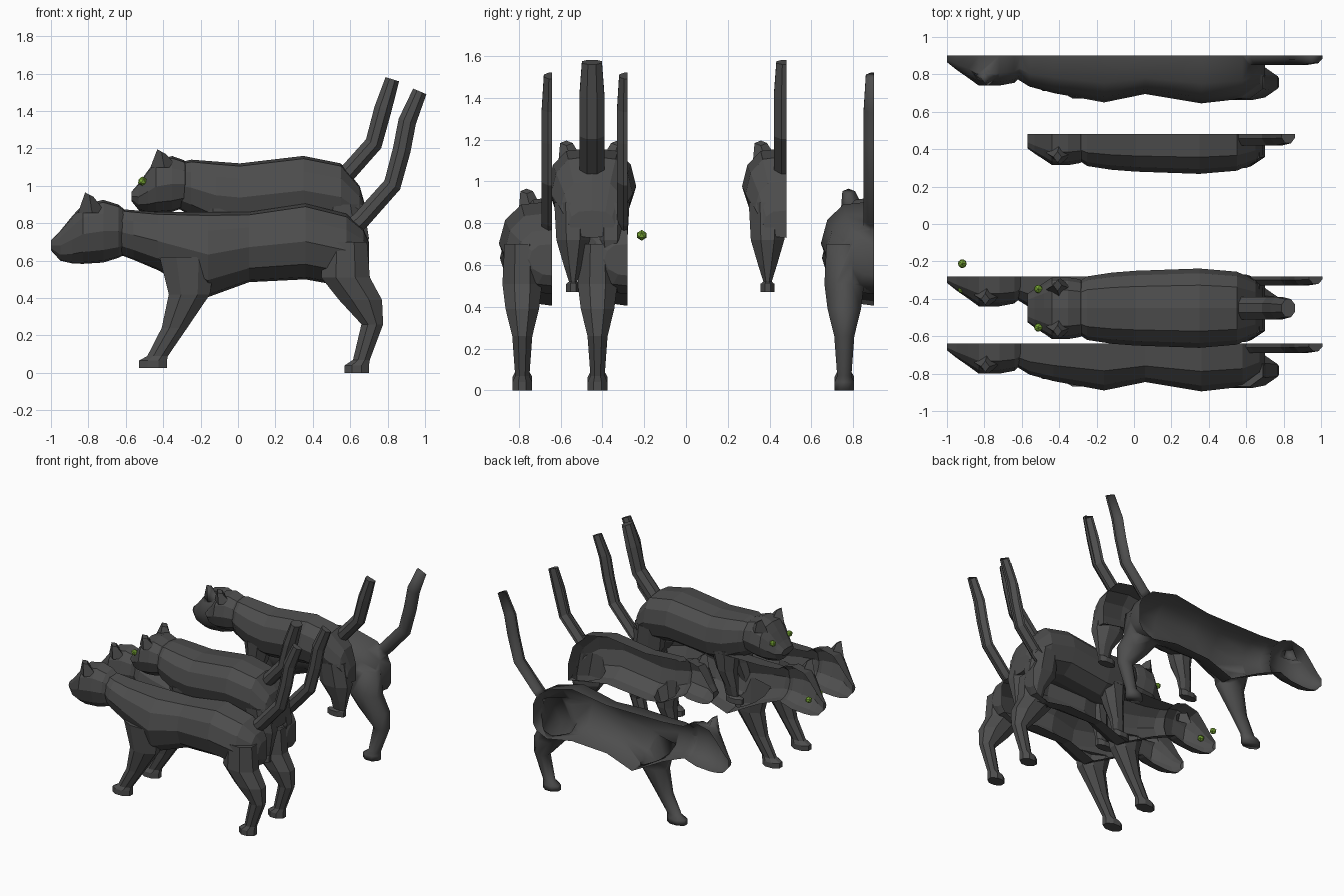
import bpy, bmesh
from mathutils import Matrix, Vector

if "Cube" in bpy.data.objects:
    bpy.data.objects.remove(bpy.data.objects["Cube"])


def material(name, rgb):
    m = bpy.data.materials.new(name)
    m.diffuse_color = (*rgb, 1)
    m.use_nodes = True
    m.node_tree.nodes["Principled BSDF"].inputs["Base Color"].default_value = m.diffuse_color
    return m


FUR = material("charcoal_fur", (0.075, 0.075, 0.075))
GREEN = material("eye_green", (0.19, 0.39, 0.035))

# cross-section of body and head: (share of half width, share of height), mirrored
SECTION = [(0, 1), (.58, .96), (.88, .78), (1, .5), (.82, .2), (.4, .03), (0, 0)]
SECTION += [(-a, b) for a, b in SECTION[-2:0:-1]]
# eight-sided section of legs and tail
OCT = [(1, .4), (.4, 1), (-.4, 1), (-1, .4), (-1, -.4), (-.4, -1), (.4, -1), (1, -.4)]


def loft(rings):
    """Closed object skinned through equal-length rings of points."""
    bm = bmesh.new()
    vs = [[bm.verts.new(p) for p in r] for r in rings]
    n = len(vs[0])
    for a, b in zip(vs, vs[1:]):
        for i in range(n):
            j = (i + 1) % n
            bm.faces.new((a[i], a[j], b[j], b[i]))
    bm.faces.new(vs[0])
    bm.faces.new(vs[-1])
    bmesh.ops.recalc_face_normals(bm, faces=bm.faces)
    me = bpy.data.meshes.new("part")
    bm.to_mesh(me)
    bm.free()
    ob = bpy.data.objects.new("part", me)
    bpy.context.collection.objects.link(ob)
    return ob


def trunk(stations):
    """Stations: x, top z, bottom z, half width."""
    return loft([[(x, w * a, bot + (top - bot) * b) for a, b in SECTION]
                 for x, top, bot, w in stations])


def leg(rings, y, floor, side):
    """Rings: x, z, half length, half width; a flat paw is added below the last."""
    x, _, rx, ry = rings[-1]
    paw = [(x - .025, floor + dz, rx + .02, ry + .013) for dz in (.04, 0)]
    return loft([[(x + a * rx, side * (y + b * ry), z) for a, b in OCT]
                 for x, z, rx, ry in rings + paw])


def tail(path, thick, width):
    """Flattened tube, square to its path, with a narrower tip."""
    pts = [Vector((x, 0, z)) for x, z in path]
    rings = []
    for i, p in enumerate(pts):
        d = (pts[min(i + 1, len(pts) - 1)] - pts[max(i - 1, 0)]).normalized()
        k = .8 if i == len(pts) - 1 else 1
        rings.append([p + Vector((-d.z, 0, d.x)) * thick * a * k + Vector((0, width * b * k, 0))
                      for a, b in OCT])
    return loft(rings)


def ear(x, z, s, side):
    """Short blunt wedge on the side of the skull."""
    rings = []
    for cx, cy, cz, kx, ky in ((x + .02, .1, z - .11 * s, 1, 1), (x + .005, .122, z, .3, .5)):
        rings.append([(cx + dx * .075 * kx, side * (cy + dy * .06 * ky), cz - .012 * (dx + 1) * (kx < 1))
                      for dx, dy in ((1, 0), (0, 1), (-1, 0), (0, -1))])
    return loft(rings)


def build_cat(name, y, body, fore, hind, leg_y, floor, tail_parts, small, half=True, smooth=False):
    def hx(x):
        return -.57 + (x + 1) * .78 if small else x

    def hz(z):
        return .855 + (z - .583) * .89 if small else z

    def hw(w):  # the smaller cat has a blunter face
        return .05 + w * .72 if small else w

    cat = trunk(body)
    cat.name = name
    parts = [trunk([(hx(x), hz(t), hz(b), hw(w)) for x, t, b, w in HEAD]), tail(*tail_parts)]
    for s in (-1, 1):
        parts += [leg(fore, leg_y, floor + (0 if small else .025), s), leg(hind, leg_y, floor, s),
                  ear(hx(-.8), hz(.965), .89 if small else 1, s)]
    # fuse the parts into one skin
    bpy.context.view_layer.objects.active = cat
    for p in parts:
        m = cat.modifiers.new("fuse", 'BOOLEAN')
        m.operation, m.solver, m.object = 'UNION', 'EXACT', p
        bpy.ops.object.modifier_apply(modifier=m.name)
        bpy.data.objects.remove(p)
    bm = bmesh.new()
    bm.from_mesh(cat.data)
    bmesh.ops.remove_doubles(bm, verts=bm.verts, dist=.002)
    if half:  # open shell, cut along the middle
        bmesh.ops.bisect_plane(bm, geom=bm.verts[:] + bm.edges[:] + bm.faces[:], dist=1e-4,
                               plane_co=(0, 0, 0), plane_no=(0, 1, 0), clear_outer=True)
    for f in bm.faces:
        f.smooth = smooth
        f.material_index = 0
    bm.to_mesh(cat.data)
    bm.free()
    cat.data.materials.clear()
    cat.data.materials.append(FUR)
    cat.location.y = y


def eyes(name, x, y, z, off, r):
    bm = bmesh.new()
    for s in (-1, 1):
        bmesh.ops.create_icosphere(bm, subdivisions=1, radius=r,
                                   matrix=Matrix.Translation((x, y + s * off, z)))
    me = bpy.data.meshes.new(name)
    bm.to_mesh(me)
    bm.free()
    me.materials.append(GREEN)
    bpy.context.collection.objects.link(bpy.data.objects.new(name, me))


# shared head and tail, moved and scaled for the smaller cat
HEAD = [(-1, .71, .655, .035), (-.95, .76, .6, .075), (-.885, .84, .585, .12),
        (-.83, .9, .583, .16), (-.72, .925, .59, .16), (-.64, .9, .615, .145), (-.59, .86, .64, .1)]
TAIL = [(.58, .75), (.66, .82), (.825, 1.005), (.875, 1.19), (.905, 1.345), (.972, 1.505)]
SMALL_TAIL = [(x - .1, z + .22) for x, z in TAIL[:-2]] + [(.825, 1.57)]

# long-legged standing cat
body = [(-.68, .88, .65, .09), (-.56, .87, .605, .165), (-.43, .86, .55, .2),
        (-.16, .86, .405, .25), (.06, .86, .485, .205), (.36, .905, .5, .255),
        (.58, .85, .46, .23), (.67, .77, .5, .17), (.7, .7, .55, .11)]
fore = [(-.27, .62, .15, .085), (-.26, .42, .11, .072), (-.34, .24, .068, .045), (-.43, .09, .055, .034)]
hind = [(.575, .7, .115, .085), (.575, .51, .13, .095), (.655, .39, .115, .08),
        (.718, .26, .058, .048), (.66, .07, .045, .034)]
tall = (body, fore, hind, .143, 0, (TAIL, .048, .05), False)

# smaller, short-legged cat
body = [(-.34, 1.12, .89, .11), (-.25, 1.14, .84, .17), (-.12, 1.13, .77, .19),
        (.01, 1.12, .755, .2), (.35, 1.16, .79, .212), (.55, 1.12, .76, .195),
        (.65, 1, .74, .15), (.69, .86, .73, .11)]
fore = [(-.09, .88, .11, .08), (-.105, .72, .075, .07), (-.14, .6, .055, .04), (-.15, .52, .05, .02)]
hind = [(.555, .9, .115, .09), (.58, .72, .12, .08), (.61, .6, .065, .045), (.61, .52, .05, .02)]
short = (body, fore, hind, .09, .47, (SMALL_TAIL, .047, .06), True)

build_cat("smooth_half_cat", .9, *tall, smooth=True)
build_cat("small_half_cat", .48, *short)
build_cat("small_whole_cat", -.45, *short, half=False)
build_cat("tall_half_cat_middle", -.28, *tall)
build_cat("tall_half_cat_front", -.64, *tall)
eyes("small_cat_eyes", -.512, -.45, 1.025, .103, .025)
eyes("tall_cat_eyes", -.918, -.28, .742, .068, .026)
